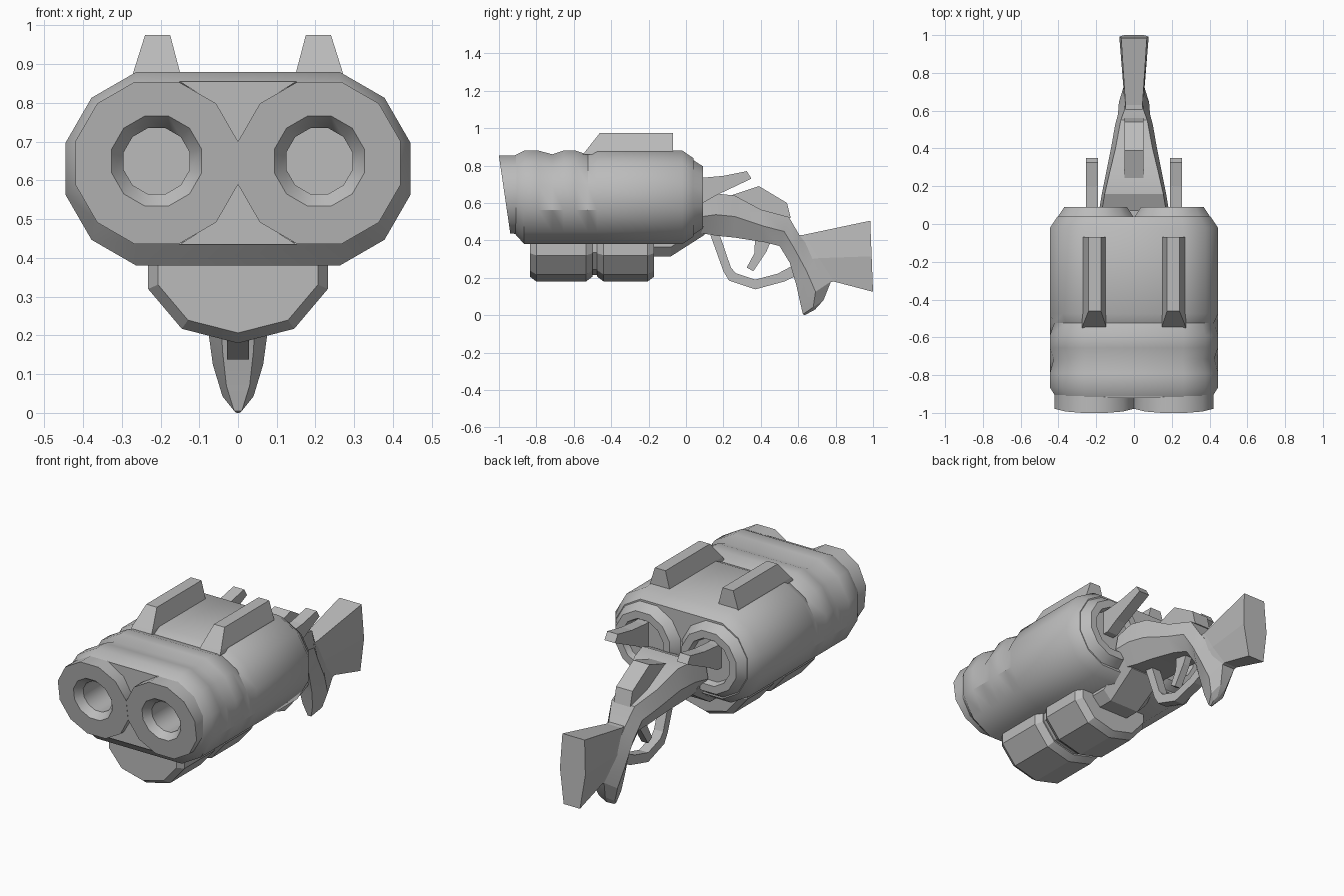
import bpy, bmesh, math

if "Cube" in bpy.data.objects:
    bpy.data.objects.remove(bpy.data.objects["Cube"])

steel = bpy.data.materials.new("grey metal")
steel.diffuse_color = (0.5, 0.5, 0.5, 1)
steel.use_nodes = True
steel.node_tree.nodes["Principled BSDF"].inputs["Base Color"].default_value = steel.diffuse_color


def finish(name, bm, smooth=35):
    bmesh.ops.recalc_face_normals(bm, faces=bm.faces)
    me = bpy.data.meshes.new(name)
    bm.to_mesh(me)
    bm.free()
    ob = bpy.data.objects.new(name, me)
    bpy.context.collection.objects.link(ob)
    me.materials.append(steel)
    if smooth:
        bpy.ops.object.select_all(action='DESELECT')
        ob.select_set(True)
        bpy.context.view_layer.objects.active = ob
        bpy.ops.object.shade_smooth_by_angle(angle=math.radians(smooth))
    return ob


def loft(name, rings, smooth=35, cap_first=True, cap_last=True):
    """Skin a list of equal-length point rings."""
    bm = bmesh.new()
    vs = [[bm.verts.new(p) for p in r] for r in rings]
    n = len(rings[0])
    for a, b in zip(vs, vs[1:]):
        for i in range(n):
            j = (i + 1) % n
            bm.faces.new((a[i], a[j], b[j], b[i]))
    if cap_first:
        bm.faces.new(vs[0])
    if cap_last:
        bm.faces.new(vs[-1])
    return finish(name, bm, smooth)


def side_prism(name, pts, x0, x1):
    """Extrude a (y, z) outline between two x positions."""
    return loft(name, [[(x, y, z) for y, z in pts] for x in (x0, x1)], 0)


def stadium(y, r, cx=0.195, cz=0.63, dip=1.0):
    pts = []
    for k in range(12):
        a = math.radians(15 + 30 * k)
        s, c = math.sin(a), math.cos(a)
        f = r * (dip if c > 0.2 else 1)
        pts.append((math.copysign(cx, s) + f * s, y, cz + f * c))
    return pts


def ring12(x, z, r, y):
    """Twelve-sided ring; y is a number or a function of height."""
    pts = []
    for k in range(12):
        a = math.radians(15 + 30 * k)
        pz = z + r * math.cos(a)
        pts.append((x + r * math.sin(a), y(pz) if callable(y) else y, pz))
    return pts


# Main housing with two shallow grooves across the upper half
R = 0.259
loft("housing", [stadium(-0.915, 0.217, 0.205, 0.645), stadium(-0.865, R), stadium(-0.79, R),
                 stadium(-0.715, R, dip=0.92), stadium(-0.655, R), stadium(-0.59, R),
                 stadium(-0.525, R, dip=0.91), stadium(-0.475, R), stadium(-0.02, R),
                 stadium(0.04, 0.217)], cap_first=False)


def slant(z):
    return -0.94 - 0.06 * (z - 0.44) / 0.41


for s, side in ((-1, "left"), (1, "right")):
    # Muzzle with a slanted face and deep bore
    x, z = s * 0.21, 0.645
    loft(side + "_barrel", [ring12(x, z, 0.14, -0.38), ring12(x, z, 0.14, -0.8),
                            ring12(x, z, 0.217, -0.9), ring12(x, z, 0.217, slant),
                            ring12(x, z + 0.005, 0.12, slant),
                            ring12(x, z + 0.005, 0.088, lambda h: slant(h) + 0.04),
                            ring12(x, z + 0.005, 0.088, -0.4)])
    # Breech cone with a recessed socket
    loft(side + "_breech", [ring12(s * 0.203, 0.63, 0.209, 0.035), ring12(s * 0.203, 0.63, 0.172, 0.09),
                            ring12(s * 0.203, 0.63, 0.13, 0.09), ring12(s * 0.203, 0.63, 0.12, 0.055)])
    # Hammer
    side_prism(side + "_hammer", [(0.05, 0.735), (0.09, 0.735), (0.2, 0.745), (0.325, 0.77), (0.35, 0.73),
                                  (0.16, 0.64), (0.09, 0.60), (0.05, 0.60)], s * 0.19, s * 0.255)
    # Top rail with tapering sides and sloped front
    loft(side + "_rail", [[(s * a, f, h), (s * b, f, h), (s * b, -0.07, h), (s * a, -0.07, h)]
                          for a, b, f, h in ((0.147, 0.274, -0.55, 0.86), (0.15, 0.27, -0.535, 0.88),
                                             (0.175, 0.24, -0.46, 0.975))], 0)

# Webs filling the gap between the two muzzles
bm = bmesh.new()
for m in (1, -1):
    bm.faces.new([bm.verts.new((x, -0.915, 0.645 + m * h)) for x, h in
                  ((-0.15, 0.21), (0.15, 0.21), (0.055, 0.15), (0, 0.055), (-0.055, 0.15))])
ob = finish("muzzle_web", bm, 0)
web = ob.modifiers.new("thickness", 'SOLIDIFY')
web.thickness = 0.01
web.offset = 0


def grip_ring(y, k):
    """Keel-shaped fore grip section, k shrinks it toward the top."""
    half = [(0.232, 0.42), (0.232, 0.32), (0.145, 0.217), (0, 0.18)]
    pts = half + [(-x, z) for x, z in half[-2::-1]]
    return [(x * k, y, 0.42 + (z - 0.42) * k) for x, z in pts]


# Two fore grip blocks and the narrower core joining them
for name, a, b in (("front_grip", -0.835, -0.5), ("rear_grip", -0.475, -0.17)):
    loft(name, [grip_ring(a, 0.89), grip_ring(a + 0.035, 1), grip_ring(b - 0.035, 1), grip_ring(b, 0.89)], 25)
loft("grip_core", [grip_ring(-0.55, 0.86), grip_ring(-0.4, 0.86)], 0)

# Receiver underside
loft("receiver", [[(-w, y, 0.5), (w, y, 0.5), (w, y, z + 0.05), (w * 0.65, y, z),
                   (-w * 0.65, y, z), (-w, y, z + 0.05)]
                  for y, z, w in ((-0.2, 0.315, 0.14), (-0.08, 0.315, 0.14), (0.1, 0.43, 0.15))], 0)


def section(yt, zt, yb, zb, wt, wm, wb, m=0.5):
    """Hexagonal slice from a top point to a bottom point."""
    ym, zm = yt + (yb - yt) * m, zt + (zb - zt) * m
    return [(-wt, yt, zt), (wt, yt, zt), (wm, ym, zm), (wb, yb, zb), (-wb, yb, zb), (-wm, ym, zm)]


# Wrist curving down into the pistol spur
loft("wrist", [section(*p) for p in (
    (0.07, 0.61, 0.07, 0.44, 0.17, 0.185, 0.12), (0.16, 0.65, 0.16, 0.425, 0.155, 0.17, 0.11),
    (0.26, 0.64, 0.26, 0.415, 0.132, 0.15, 0.10), (0.40, 0.565, 0.42, 0.39, 0.098, 0.12, 0.08),
    (0.55, 0.525, 0.50, 0.37, 0.07, 0.10, 0.06), (0.605, 0.43, 0.555, 0.28, 0.05, 0.085, 0.045),
    (0.70, 0.31, 0.59, 0.16, 0.045, 0.08, 0.04), (0.775, 0.18, 0.61, 0.07, 0.04, 0.065, 0.03),
    (0.735, 0.08, 0.625, 0.005, 0.02, 0.04, 0.01), (0.69, 0.03, 0.635, 0.0, 0.005, 0.01, 0.004))], 25)

# Flared shoulder butt
loft("butt", [section(*p) for p in (
    (0.59, 0.43, 0.74, 0.17, 0.045, 0.055, 0.04), (0.63, 0.43, 0.79, 0.18, 0.045, 0.055, 0.04),
    (0.985, 0.505, 1.0, 0.125, 0.068, 0.078, 0.05))], 0)

# Top lever
side_prism("top_lever", [(0.24, 0.64), (0.39, 0.69), (0.54, 0.60), (0.56, 0.52), (0.4, 0.54)], -0.05, 0.05)

# Trigger guard swept along a bent strip, and trigger
outer = [(0.13, 0.43), (0.20, 0.235), (0.23, 0.185), (0.37, 0.138), (0.525, 0.18), (0.60, 0.215)]
inner = [(0.18, 0.43), (0.24, 0.255), (0.265, 0.225), (0.37, 0.19), (0.49, 0.222), (0.58, 0.27)]
loft("trigger_guard", [[(-0.028, *o), (0.028, *o), (0.028, *i), (-0.028, *i)]
                       for o, i in zip(outer, inner)], 0)
side_prism("trigger", [(0.37, 0.42), (0.46, 0.41), (0.43, 0.34), (0.36, 0.235), (0.325, 0.255), (0.365, 0.33)],
           -0.02, 0.02)
